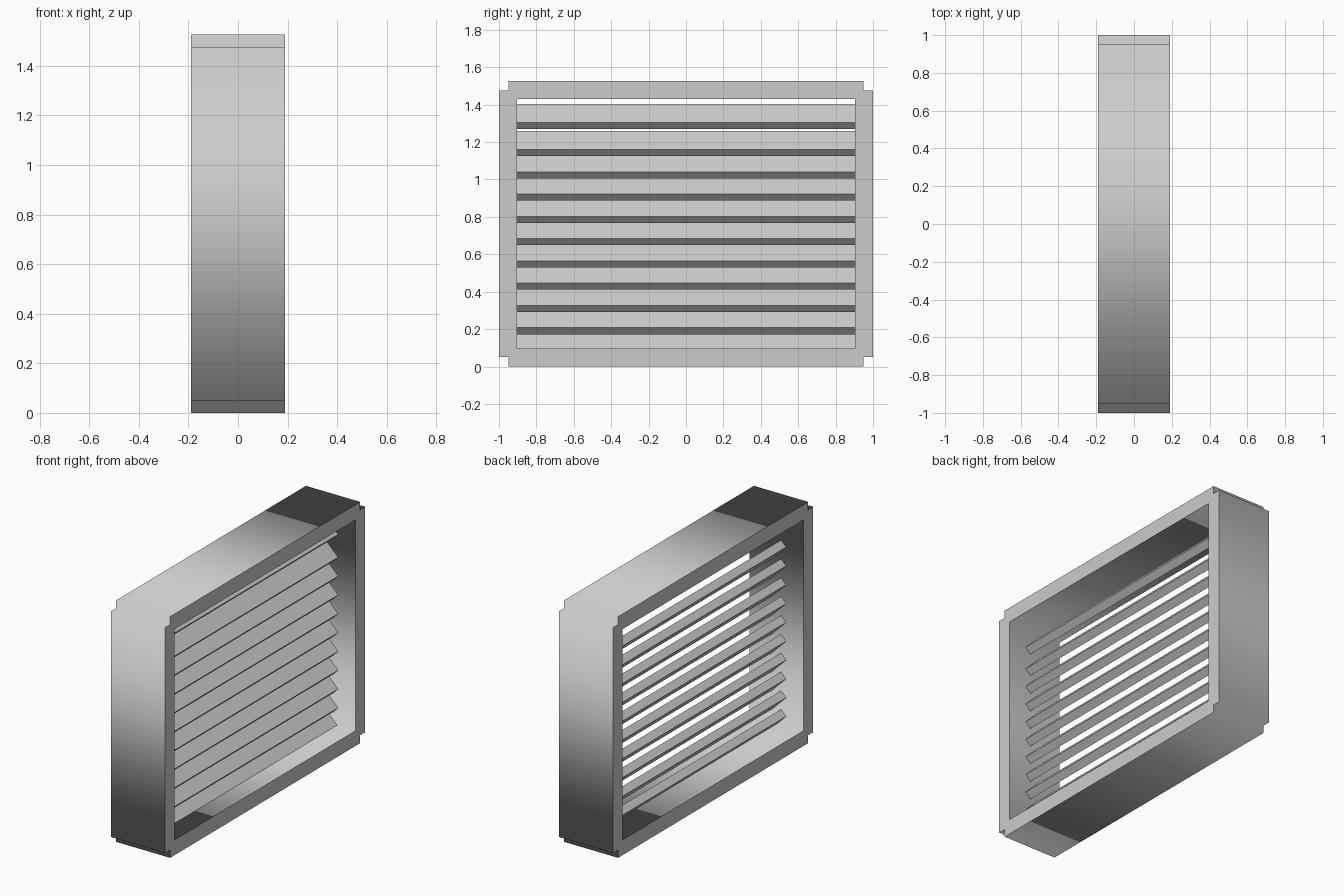
import bpy
from math import radians

if "Cube" in bpy.data.objects:
    bpy.data.objects.remove(bpy.data.objects["Cube"])

# Single grey finish
grey = bpy.data.materials.new("light grey")
grey.use_nodes = True
colour = (0.6, 0.6, 0.6, 1)
grey.diffuse_color = colour
grey.node_tree.nodes["Principled BSDF"].inputs["Base Color"].default_value = colour

DEPTH, HEIGHT = 0.19, 1.526       # half depth, full height
NOTCH, WALL = 0.05, 0.096         # corner step and frame thickness


def add_loop(curve, points):
    spline = curve.splines.new("POLY")
    spline.points.add(len(points) - 1)
    for p, (y, z) in zip(spline.points, points):
        p.co = (y, z, 0, 1)
    spline.use_cyclic_u = True


# Frame: rectangle with stepped corners and an opening, extruded through the depth
curve = bpy.data.curves.new("frame_profile", "CURVE")
curve.dimensions = "2D"
curve.fill_mode = "BOTH"
curve.extrude = DEPTH
mid = HEIGHT / 2
a, b = 1, mid
outer = []
for sy, sz in ((1, 1), (-1, 1), (-1, -1), (1, -1)):
    corner = [(a, b - NOTCH), (a - NOTCH, b - NOTCH), (a - NOTCH, b)]
    if sy * sz < 0:
        corner.reverse()
    outer += [(sy * y, mid + sz * z) for y, z in corner]
add_loop(curve, outer)
iy, iz = a - WALL, b - WALL
add_loop(curve, [(sy * iy, mid + sz * iz) for sy, sz in ((1, 1), (-1, 1), (-1, -1), (1, -1))])

frame = bpy.data.objects.new("frame", curve)
bpy.context.collection.objects.link(frame)
frame.rotation_euler = (radians(90), 0, radians(90))
bpy.ops.object.select_all(action="DESELECT")
frame.select_set(True)
bpy.context.view_layer.objects.active = frame
bpy.ops.object.convert(target="MESH")
frame = bpy.context.object
frame.name = "frame"
frame.data.materials.clear()
frame.data.materials.append(grey)

# Louvre slats: tilted boards, high at the back and low at +x; the top one sits a little apart
SLAT_WIDTH, SLAT_THICK, PITCH = 0.141, 0.05, 0.119
centres = [1.337] + [1.192 - PITCH * i for i in range(10)]
for i, z in enumerate(centres):
    bpy.ops.mesh.primitive_cube_add(size=1, location=(0, 0, z), rotation=(0, radians(45), 0))
    slat = bpy.context.object
    slat.name = f"slat_{i + 1}"
    slat.scale = (SLAT_WIDTH, 2 * iy + 0.02, SLAT_THICK)
    slat.data.materials.append(grey)
